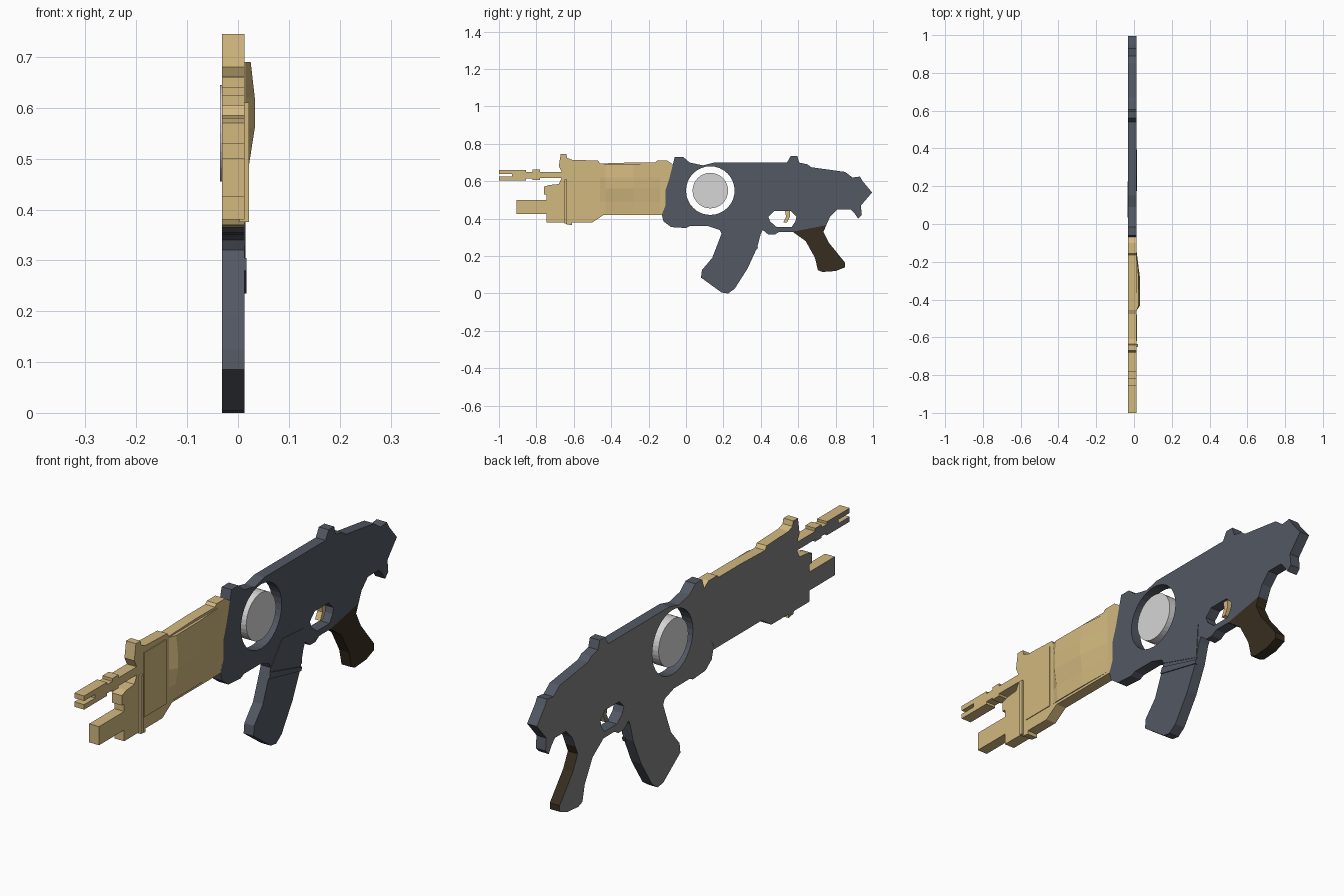
import bpy
import bmesh
import math
from mathutils import Matrix, Vector

cube = bpy.data.objects.get("Cube")
if cube:
    bpy.data.objects.remove(cube, do_unlink=True)

BACK, FACE = -0.031, 0.013


def make_material(name, code):
    """Flat material from a hex colour, stored as linear values."""
    channels = [c / 255 for c in bytes.fromhex(code)]
    linear = [((c + 0.055) / 1.055) ** 2.4 for c in channels] + [1]
    mat = bpy.data.materials.new(name)
    mat.use_nodes = True
    mat.diffuse_color = linear
    for node in mat.node_tree.nodes:
        if node.type == "BSDF_PRINCIPLED":
            node.inputs["Base Color"].default_value = linear
    return mat


gold = make_material("pale_gold", "d2b87f")
slate = make_material("slate_grey", "535863")
brown = make_material("dark_brown", "382d20")
silver = make_material("light_silver", "d6d6d6")
backing = make_material("backing_grey", "828282")


def finish(name, bm, *mats):
    """Turn a bmesh into an object; a second material covers the back."""
    bmesh.ops.recalc_face_normals(bm, faces=bm.faces[:])
    if len(mats) > 1:
        for face in bm.faces:
            face.material_index = int(face.normal.x < -0.9)
    mesh = bpy.data.meshes.new(name)
    bm.to_mesh(mesh)
    bm.free()
    for mat in mats:
        mesh.materials.append(mat)
    obj = bpy.data.objects.new(name, mesh)
    bpy.context.scene.collection.objects.link(obj)
    return obj


def circle(y, z, radius, sides=32):
    turn = math.tau / sides
    return [(y + radius * math.cos(i * turn), z + radius * math.sin(i * turn))
            for i in range(sides)]


def slab(name, outline, mats, x0=BACK, x1=FACE, holes=()):
    """Extrude a side outline, with optional holes, across the width."""
    bm = bmesh.new()
    for loop in (outline, *holes):
        verts = [bm.verts.new((x0, y, z)) for y, z in loop]
        for a, b in zip(verts, verts[1:] + verts[:1]):
            bm.edges.new((a, b))
    bmesh.ops.triangle_fill(bm, edges=bm.edges[:], use_beauty=True,
                            normal=Vector((1, 0, 0)))
    grown = bmesh.ops.extrude_face_region(bm, geom=bm.faces[:])["geom"]
    moved = [g for g in grown if isinstance(g, bmesh.types.BMVert)]
    bmesh.ops.translate(bm, verts=moved, vec=(x1 - x0, 0, 0))
    return finish(name, bm, *mats)


def rect(y0, y1, z0, z1):
    return [(y0, z0), (y1, z0), (y1, z1), (y0, z1)]


# Seam shared by the handguard and the receiver, top to bottom
seam = [(-.07, .69), (-.09, .61), (-.11, .55), (-.11, .47), (-.13, .42)]

# Handguard with front sight, lower tube and sling lug
handguard = seam + [
    (-.44, .42), (-.50, .38), (-.61, .38), (-.61, .365), (-.64, .37),
    (-.645, .38), (-.745, .38), (-.745, .425), (-.905, .425), (-.905, .50),
    (-.745, .50), (-.745, .53), (-.76, .53), (-.76, .57), (-.73, .58),
    (-.68, .585), (-.665, .615), (-.665, .65), (-.68, .68), (-.67, .745),
    (-.64, .745), (-.635, .725), (-.61, .715), (-.47, .71), (-.46, .695),
    (-.30, .70), (-.165, .70), (-.155, .71), (-.10, .71)]
slab("handguard", handguard, (gold, backing))

# Barrel with forked muzzle
barrel = [
    (-.665, .617), (-.665, .65), (-.78, .65), (-.78, .662), (-.82, .662),
    (-.82, .65), (-.855, .65), (-.855, .66), (-1, .66), (-1, .64),
    (-.93, .64), (-.93, .625), (-1, .625), (-1, .605), (-.855, .605),
    (-.855, .615), (-.82, .615), (-.82, .608), (-.78, .608), (-.78, .617)]
slab("barrel", barrel, (gold, backing))

# Receiver and stock stub, pierced for the drum and the trigger
receiver = seam[::-1] + [
    (-.06, .73), (-.015, .73), (.02, .70), (.09, .685), (.15, .70),
    (.54, .70), (.56, .735), (.595, .735), (.605, .70), (.65, .69),
    (.67, .675), (.85, .65), (.89, .62), (.93, .625), (.945, .60),
    (.995, .54), (.935, .47), (.94, .42), (.92, .40), (.90, .43),
    (.88, .45), (.81, .45), (.77, .41), (.75, .365), (.57, .33),
    (.50, .33), (.475, .315), (.44, .315), (.41, .34), (.40, .32),
    (.19, .32), (.18, .34), (.12, .36), (.02, .36), (0, .35),
    (-.08, .355), (-.12, .385), (-.135, .44)]
trigger_gap = [(.44, .41), (.47, .44), (.56, .44), (.59, .41), (.585, .385),
               (.565, .355), (.485, .355), (.45, .385)]
slab("receiver", receiver, (slate, backing),
     holes=(circle(.13, .55, .13), trigger_gap))

# Curved magazine
magazine = [
    (.19, .32), (.40, .32), (.38, .245), (.33, .135), (.26, .025),
    (.225, 0), (.19, .005), (.08, .085), (.085, .125), (.14, .19),
    (.175, .28)]
slab("magazine", magazine, (slate, backing))

# Rear grip
grip = [
    (.57, .33), (.75, .365), (.735, .33), (.765, .27), (.85, .165),
    (.85, .14), (.80, .12), (.73, .115), (.705, .125), (.69, .19),
    (.64, .28)]
slab("grip", grip, (brown, backing))

# Trigger
trigger = [(.53, .44), (.555, .44), (.555, .41), (.54, .38), (.52, .38),
           (.535, .41)]
slab("trigger", trigger, (gold, backing), x0=-.02, x1=.003)

# Drum floating in the round opening
slab("drum", circle(.13, .55, .095), (silver,), x0=-.035, x1=.012)

# Raised bands on the handguard, receiver and magazine
slab("front_band", rect(-.65, -.635, .375, .61), (gold,), FACE - .01, .022)
slab("handguard_collar", rect(-.62, -.48, .43, .69), (gold,), FACE - .01, .016)
slab("magazine_lip", [(.175, .28), (.38, .235), (.385, .25), (.185, .305)],
     (slate,), FACE - .01, .017)
slab("magazine_well", [(.19, .32), (.385, .26), (.395, .40), (.26, .41)],
     (slate,), FACE - .01, .015)

# Faceted swell on the handguard side
columns = [(-.46, 0), (-.43, 1), (-.28, .9), (-.14, 0)]
rows = [(.69, 0), (.69, .012), (.62, .02), (.56, .02), (.49, .009),
        (.43, .004), (.43, 0)]
bm = bmesh.new()
grid = [[bm.verts.new((FACE + height * part, y, z)) for y, part in columns]
        for z, height in rows]
for upper, lower in zip(grid, grid[1:]):
    for i in range(len(columns) - 1):
        bm.faces.new((upper[i], lower[i], lower[i + 1], upper[i + 1]))
bmesh.ops.remove_doubles(bm, verts=bm.verts[:], dist=.0001)
finish("handguard_swell", bm, gold)
